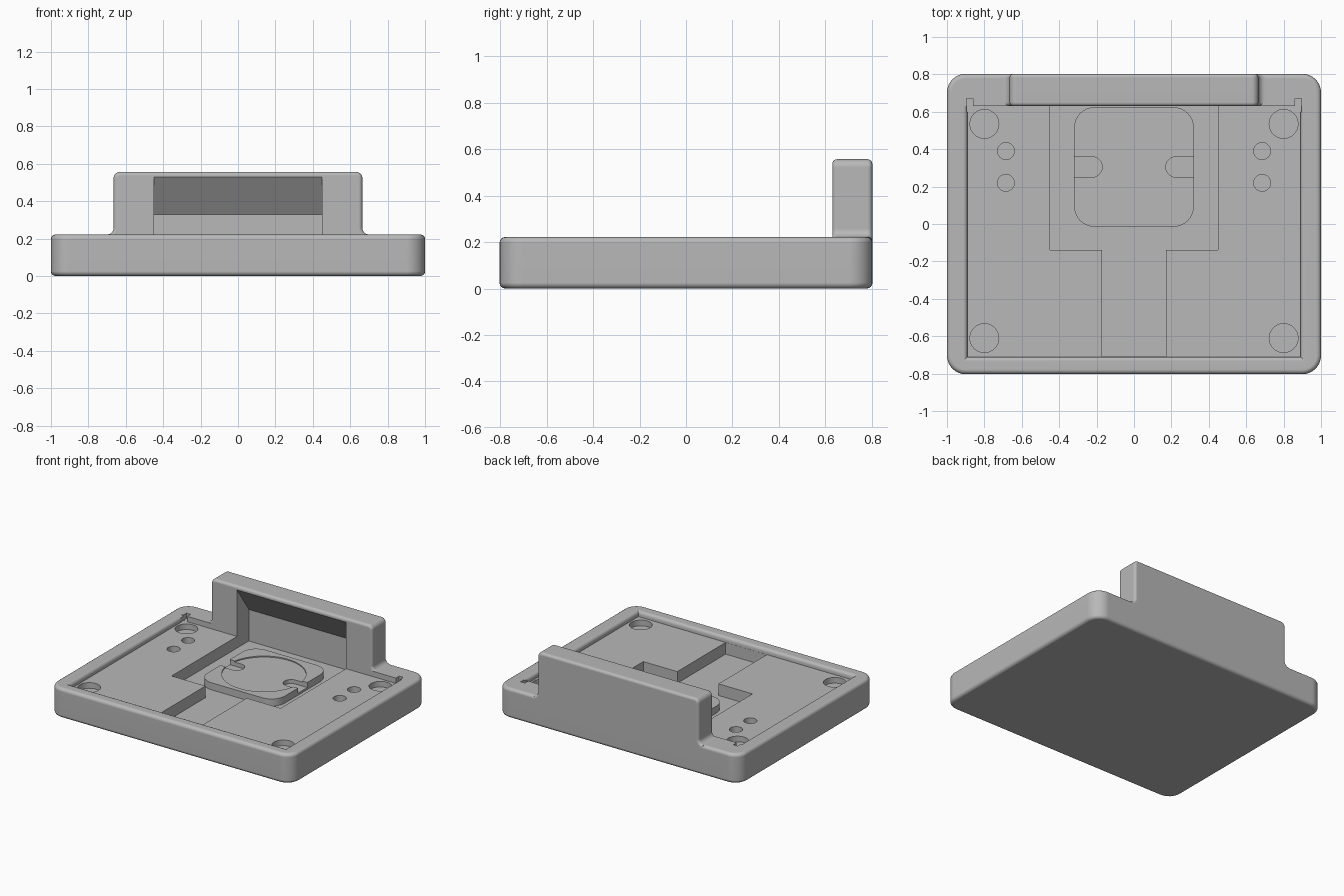
import bpy, bmesh, math
from mathutils import Vector

if "Cube" in bpy.data.objects:
    bpy.data.objects.remove(bpy.data.objects["Cube"], do_unlink=True)

grey = bpy.data.materials.new("plain grey")
grey.use_nodes = True
grey.diffuse_color = (0.48, 0.48, 0.48, 1)
grey.node_tree.nodes["Principled BSDF"].inputs["Base Color"].default_value = (0.48, 0.48, 0.48, 1)


def finish(bm, name):
    bmesh.ops.recalc_face_normals(bm, faces=bm.faces)
    mesh = bpy.data.meshes.new(name)
    bm.to_mesh(mesh)
    bm.free()
    ob = bpy.data.objects.new(name, mesh)
    bpy.context.collection.objects.link(ob)
    mesh.materials.append(grey)
    return ob


def extrude(name, outline, direction, bevel=0.0):
    """Prism from 3D outline points, optionally with rounded cap rims."""
    bm = bmesh.new()
    cap = bm.faces.new([bm.verts.new(p) for p in outline])
    new = bmesh.ops.extrude_face_region(bm, geom=[cap], use_keep_orig=True)
    moved = [g for g in new["geom"] if isinstance(g, bmesh.types.BMVert)]
    bmesh.ops.translate(bm, verts=moved, vec=direction)
    bmesh.ops.recalc_face_normals(bm, faces=bm.faces)
    if bevel:
        axis = Vector(direction).normalized()
        caps = [f for f in bm.faces if abs(f.normal.dot(axis)) > 0.99]
        rims = list({e for f in caps for e in f.edges})
        bmesh.ops.bevel(bm, geom=rims, offset=bevel, segments=4, profile=0.5, affect='EDGES')
    return finish(bm, name)


def arc(cx, cy, r, start, end, n=8):
    angles = [math.radians(start + (end - start) * i / n) for i in range(n + 1)]
    return [(cx + r * math.cos(a), cy + r * math.sin(a)) for a in angles]


def rounded(x, y0, y1, r):
    pts = []
    for cx, cy, a in ((x - r, y1 - r, 0), (r - x, y1 - r, 90), (r - x, y0 + r, 180), (x - r, y0 + r, 270)):
        pts += arc(cx, cy, r, a, a + 90)
    return pts


def slab(name, pts, z0, z1, bevel=0.0):
    return extrude(name, [(x, y, z0) for x, y in pts], (0, 0, z1 - z0), bevel)


def box(name, x0, x1, y0, y1, z0, z1):
    return slab(name, [(x0, y0), (x1, y0), (x1, y1), (x0, y1)], z0, z1)


def disc(name, x, y, r, z0, z1):
    return slab(name, arc(x, y, r, 0, 360, 48)[:-1], z0, z1)


def combine(target, tool, operation='DIFFERENCE'):
    mod = target.modifiers.new("cut", 'BOOLEAN')
    mod.operation, mod.object, mod.solver = operation, tool, 'EXACT'
    bpy.context.view_layer.objects.active = target
    bpy.ops.object.modifier_apply(modifier=mod.name)
    bpy.data.objects.remove(tool, do_unlink=True)


def smooth(ob):
    bpy.ops.object.select_all(action='DESELECT')
    ob.select_set(True)
    bpy.context.view_layer.objects.active = ob
    bpy.ops.object.shade_smooth_by_angle(angle=math.radians(30))
    ob.modifiers.new("even shading", 'WEIGHTED_NORMAL').keep_sharp = True


# tray body
tray = slab("tray", rounded(1, -0.803, 0.803, 0.1), 0, 0.222, 0.025)

# upright back rest with flared feet
half = [(0.7, 0.1)] + arc(0.7, 0.257, 0.035, 270, 180) + arc(0.63, 0.522, 0.035, 0, 90)
profile = half + [(-x, z) for x, z in reversed(half)]
rest = extrude("back_rest", [(x, 0.63, z) for x, z in profile], (0, 0.1725, 0), 0.02)
combine(tray, rest, 'UNION')

# shallow recess inside the rim, easing outwards at the top
bm = bmesh.new()
rings = []
for z, off in ((0.182, 0), (0.2, 0), (0.21, 0.004), (0.217, 0.01), (0.222, 0.022), (0.23, 0.03)):
    x, y = 0.89 + off, -0.71 - off
    rings.append([bm.verts.new(p) for p in ((-x, y, z), (x, y, z), (x, 0.631, z), (-x, 0.631, z))])
for low, high in zip(rings, rings[1:]):
    for i in range(4):
        j = (i + 1) % 4
        bm.faces.new((low[i], low[j], high[j], high[i]))
bm.faces.new(rings[0])
bm.faces.new(rings[-1])
combine(tray, finish(bm, "recess_cutter"))

# deep pocket running under the sloped hood of the back rest
hood = [(-0.14, 0.095), (0.77, 0.095), (0.77, 0.33), (0.62, 0.543), (0.62, 0.3), (-0.14, 0.3)]
combine(tray, extrude("pocket_cutter", [(-0.45, y, z) for y, z in hood], (0.9, 0, 0)))

# front channel
combine(tray, box("channel_cutter", -0.17, 0.17, -0.709, -0.13, 0.095, 0.3))

# corner notches, screw wells and pin holes
for side in (-1, 1):
    a, b = sorted((side * 0.86, side * 0.895))
    combine(tray, box("notch_cutter", a, b, 0.6, 0.67, 0.1825, 0.3))
    for x, y, r in ((0.8, 0.535, 0.077), (0.8, -0.61, 0.077), (0.685, 0.39, 0.045), (0.685, 0.22, 0.045)):
        combine(tray, disc("hole_cutter", side * x, y, r, 0.14, 0.3))
smooth(tray)

# raised pad with a shallow round dish and two side slots
pad = slab("charging_pad", rounded(0.32, -0.015, 0.625, 0.11), 0.09, 0.148)
combine(pad, disc("dish_cutter", 0, 0.305, 0.285, 0.14, 0.2))
for side in (-1, 1):
    slot = arc(0.225, 0.305, 0.055, 90, 270, 12) + [(0.4, 0.25), (0.4, 0.36)]
    combine(pad, slab("slot_cutter", [(side * x, y) for x, y in slot], 0.11, 0.2))
smooth(pad)
